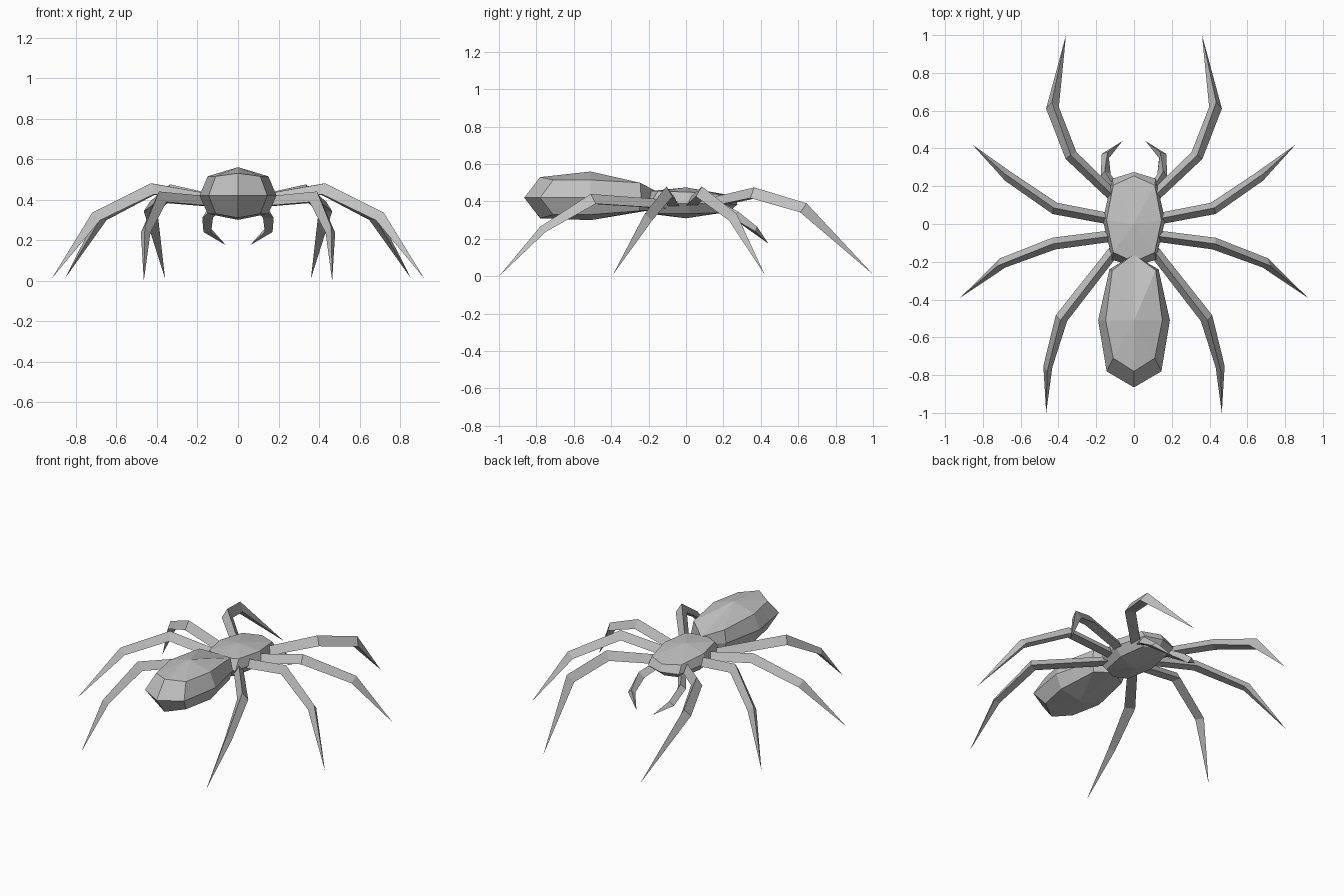
import bpy, bmesh
from mathutils import Vector

cube = bpy.data.objects.get("Cube")
if cube:
    bpy.data.objects.remove(cube, do_unlink=True)

grey = bpy.data.materials.new("plain grey")
grey.use_nodes = True
colour = (0.53, 0.53, 0.53, 1)
grey.diffuse_color = colour
grey.node_tree.nodes["Principled BSDF"].inputs["Base Color"].default_value = colour


def finish(name, bm):
    """Turn a bmesh into a flat shaded object."""
    bmesh.ops.recalc_face_normals(bm, faces=bm.faces)
    mesh = bpy.data.meshes.new(name)
    bm.to_mesh(mesh)
    bm.free()
    mesh.materials.append(grey)
    obj = bpy.data.objects.new(name, mesh)
    bpy.context.collection.objects.link(obj)
    return obj


def bridge(bm, a, b):
    for i in range(len(a)):
        j = (i + 1) % len(a)
        bm.faces.new((a[i], a[j], b[j], b[i]))


def faceted_body(name, top, rings, bottom):
    """Stack mirrored half outlines and close them with a centre point."""
    bm = bmesh.new()
    loops = []
    for half in rings:
        full = half + [(-x, y, z) for x, y, z in reversed(half[1:-1])]
        loops.append([bm.verts.new(p) for p in full])
    for a, b in zip(loops, loops[1:]):
        bridge(bm, a, b)
    for point, loop in ((top, loops[0]), (bottom, loops[-1])):
        tip = bm.verts.new(point)
        for i in range(len(loop)):
            bm.faces.new((tip, loop[i], loop[(i + 1) % len(loop)]))
    return finish(name, bm)


def limb(name, path, widths, height, side):
    """Three sided tapering limb with a ridge on top; path follows the ridge."""
    bm = bmesh.new()
    pts = [Vector((x * side, y, z)) for x, y, z in path]
    loops = []
    for i, (p, w) in enumerate(zip(pts[:-1], widths)):
        ahead = (pts[i + 1] - p).normalized()
        if i:
            ahead = (ahead + (p - pts[i - 1]).normalized()).normalized()
        across = ahead.cross(Vector((0, 0, 1))).normalized()
        up = across.cross(ahead)
        h = height * w / max(widths)
        corners = (p, p - up * h + across * w, p - up * h - across * w)
        loops.append([bm.verts.new(c) for c in corners])
    for a, b in zip(loops, loops[1:]):
        bridge(bm, a, b)
    bm.faces.new(loops[0])
    tip = bm.verts.new(pts[-1])
    for i in range(3):
        bm.faces.new((loops[-1][i], loops[-1][(i + 1) % 3], tip))
    return finish(name, bm)


# Abdomen
faceted_body("abdomen", (0, -.51, .56), [
    [(0, -.78, .53), (.11, -.71, .515), (.15, -.51, .515), (.115, -.245, .50), (0, -.16, .455)],
    [(0, -.865, .42), (.145, -.78, .42), (.19, -.51, .42), (.13, -.24, .415), (0, -.165, .41)],
    [(0, -.78, .31), (.11, -.71, .33), (.15, -.51, .33), (.11, -.25, .35), (0, -.18, .355)],
], (0, -.51, .30))

# Head and chest
faceted_body("thorax", (0, 0, .475), [
    [(0, .255, .43), (.11, .205, .435), (.145, .02, .45), (.11, -.15, .455), (0, -.20, .455)],
    [(0, .275, .385), (.115, .24, .385), (.165, .02, .39), (.115, -.19, .39), (0, -.225, .39)],
    [(0, .23, .345), (.09, .19, .34), (.12, .02, .335), (.085, -.16, .335), (0, -.20, .335)],
], (0, 0, .31))

# Legs and feelers: ridge points from body to tip, widths, thickness
limbs = {
    "first_leg": ([(.09, .13, .42), (.335, .365, .475), (.435, .645, .39), (.36, 1.0, .01)],
                  (.03, .034, .034), .057),
    "second_leg": ([(.09, .02, .42), (.425, .085, .48), (.69, .27, .335), (.855, .42, .01)],
                   (.03, .032, .028), .054),
    "third_leg": ([(.09, -.06, .42), (.43, -.105, .48), (.72, -.22, .335), (.92, -.39, .01)],
                  (.03, .032, .028), .054),
    "fourth_leg": ([(.08, -.11, .41), (.39, -.51, .44), (.46, -.78, .265), (.465, -1.0, .0)],
                   (.03, .034, .024), .054),
    "feeler": ([(.095, .18, .40), (.155, .28, .345), (.14, .38, .265), (.06, .44, .175)],
               (.025, .027, .022), .042),
}
for name, (path, widths, height) in limbs.items():
    for side, label in ((1, "left_"), (-1, "right_")):
        limb(label + name, path, widths, height, side)
